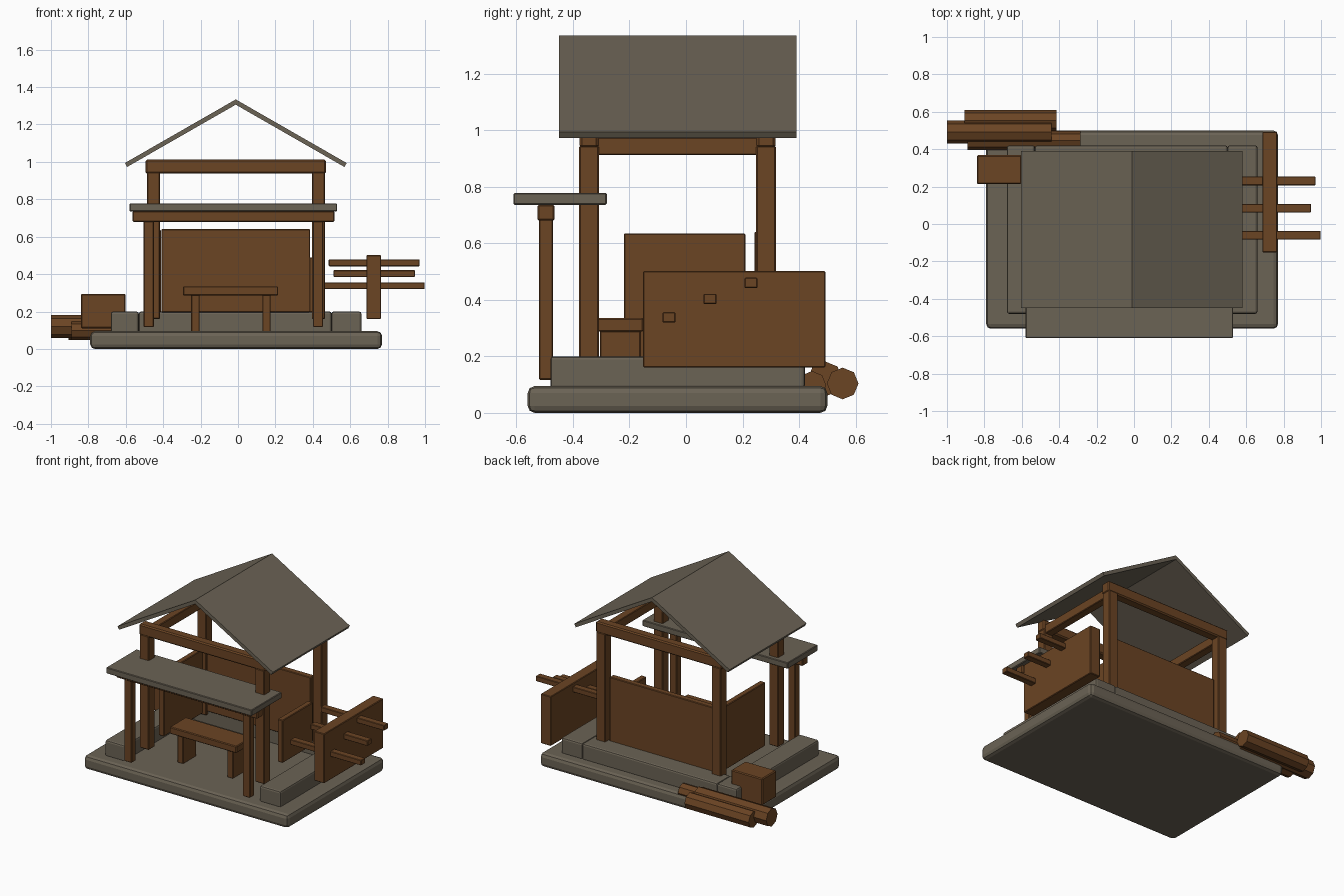
import bpy, bmesh, math
from mathutils import Matrix, Vector

if "Cube" in bpy.data.objects:
    bpy.data.objects.remove(bpy.data.objects["Cube"])


def material(name, rgb):
    m = bpy.data.materials.new(name)
    m.diffuse_color = (*rgb, 1)
    m.use_nodes = True
    m.node_tree.nodes["Principled BSDF"].inputs["Base Color"].default_value = m.diffuse_color
    return m


WOOD = material("brown wood", (0.147, 0.058, 0.017))
STONE = material("grey stone", (0.147, 0.125, 0.091))


def finish(name, bm, mat, bevel=0.0, segments=1):
    bmesh.ops.recalc_face_normals(bm, faces=bm.faces)
    mesh = bpy.data.meshes.new(name)
    bm.to_mesh(mesh)
    bm.free()
    mesh.materials.append(mat)
    ob = bpy.data.objects.new(name, mesh)
    bpy.context.collection.objects.link(ob)
    if bevel:
        mod = ob.modifiers.new("bevel", "BEVEL")
        mod.width, mod.segments = bevel, segments
    return ob


def box(name, x, y, z, mat, bevel=0.004, segments=1):
    """Box from (min, max) ranges on each axis."""
    bm = bmesh.new()
    size = Vector((x[1] - x[0], y[1] - y[0], z[1] - z[0]))
    mid = Vector((sum(x), sum(y), sum(z))) / 2
    bmesh.ops.create_cube(bm, size=1, matrix=Matrix.Translation(mid) @ Matrix.Diagonal((*size, 1)))
    return finish(name, bm, mat, bevel, segments)


def log(name, x, y, z, r):
    """Eight-sided log lying along x."""
    bm = bmesh.new()
    place = Matrix.Translation((sum(x) / 2, y, z)) @ Matrix.Rotation(math.pi / 2, 4, 'Y')
    bmesh.ops.create_cone(bm, cap_ends=True, segments=8, radius1=r, radius2=r,
                          depth=x[1] - x[0], matrix=place)
    return finish(name, bm, WOOD)


def prism(name, profile, y, mat):
    """Extrude an x-z profile along y."""
    bm = bmesh.new()
    face = bm.faces.new([bm.verts.new((px, y[0], pz)) for px, pz in profile])
    ext = bmesh.ops.extrude_face_region(bm, geom=[face])
    bmesh.ops.translate(bm, vec=(0, y[1] - y[0], 0),
                        verts=[v for v in ext["geom"] if isinstance(v, bmesh.types.BMVert)])
    return finish(name, bm, mat)


# Stone base and raised kerbs, open at the front
box("base_slab", (-0.79, 0.77), (-0.56, 0.50), (0, 0.095), STONE, 0.025, 2)
box("left_kerb", (-0.68, -0.53), (-0.48, 0.42), (0.085, 0.2), STONE, 0.012, 2)
box("right_kerb", (0.50, 0.66), (-0.48, 0.42), (0.085, 0.2), STONE, 0.012, 2)
box("back_kerb", (-0.53, 0.50), (0.27, 0.42), (0.085, 0.2), STONE, 0.012, 2)

# Main frame: posts, cross beams and side beams
SIDES = (("left", -0.487), ("right", 0.395))
DEPTHS = (("front", -0.378), ("back", 0.248))
for depth, y in DEPTHS:
    for side, x in SIDES:
        box(f"{depth}_{side}_post", (x, x + 0.07), (y, y + 0.07), (0.16, 0.945), WOOD, 0.005)
    box(f"{depth}_beam", (-0.495, 0.47), (y + 0.002, y + 0.068), (0.937, 1.012), WOOD, 0.008)
for side, x in SIDES:
    box(f"{side}_side_beam", (x + 0.007, x + 0.063), (-0.345, 0.285), (0.912, 0.975), WOOD)

# Gable roof: two slabs mirrored about the ridge
RIDGE = -0.012
for side, s in (("left", -1), ("right", 1)):
    outline = [(RIDGE, 1.334), (RIDGE + s * 0.593, 0.994),
               (RIDGE + s * 0.581, 0.973), (RIDGE, 1.306)]
    prism(f"{side}_roof_slab", outline, (-0.45, 0.39), STONE)

# Front awning with its beam and thin posts
box("awning", (-0.58, 0.53), (-0.61, -0.28), (0.736, 0.778), STONE)
box("awning_beam", (-0.565, 0.515), (-0.525, -0.465), (0.68, 0.736), WOOD, 0.005)
for side, x in (("left", -0.505), ("right", 0.40)):
    box(f"{side}_awning_post", (x, x + 0.055), (-0.52, -0.47), (0.117, 0.685), WOOD)

# Wall panels
box("back_wall", (-0.41, 0.385), (0.242, 0.285), (0.195, 0.64), WOOD)
box("left_wall", (-0.452, -0.412), (-0.22, 0.21), (0.195, 0.635), WOOD)
box("right_wall", (0.382, 0.422), (-0.115, 0.215), (0.195, 0.49), WOOD)

# Bench
box("bench_seat", (-0.295, 0.215), (-0.325, -0.15), (0.287, 0.335), WOOD, 0.005)
for side, x in (("left", -0.25), ("right", 0.13)):
    box(f"{side}_bench_leg", (x, x + 0.045), (-0.305, -0.16), (0.093, 0.29), WOOD)

# Board on the right with three pegs through it
box("rack_board", (0.687, 0.765), (-0.152, 0.493), (0.16, 0.502), WOOD)
for i, (y, z, half) in enumerate(((-0.06, 0.338, 0.27), (0.085, 0.403, 0.218), (0.23, 0.46, 0.243))):
    box(f"rack_peg_{i + 1}", (0.728 - half, 0.728 + half), (y - 0.023, y + 0.023),
        (z - 0.018, z + 0.018), WOOD, 0.003)

# Crate and log pile at the back left
box("crate", (-0.84, -0.602), (0.213, 0.368), (0.11, 0.295), WOOD, 0.006)
log("rear_log", (-0.905, -0.415), 0.554, 0.104, 0.056)
log("top_log", (-1.0, -0.44), 0.492, 0.12, 0.062)
log("front_log", (-0.89, -0.285), 0.446, 0.098, 0.05)
